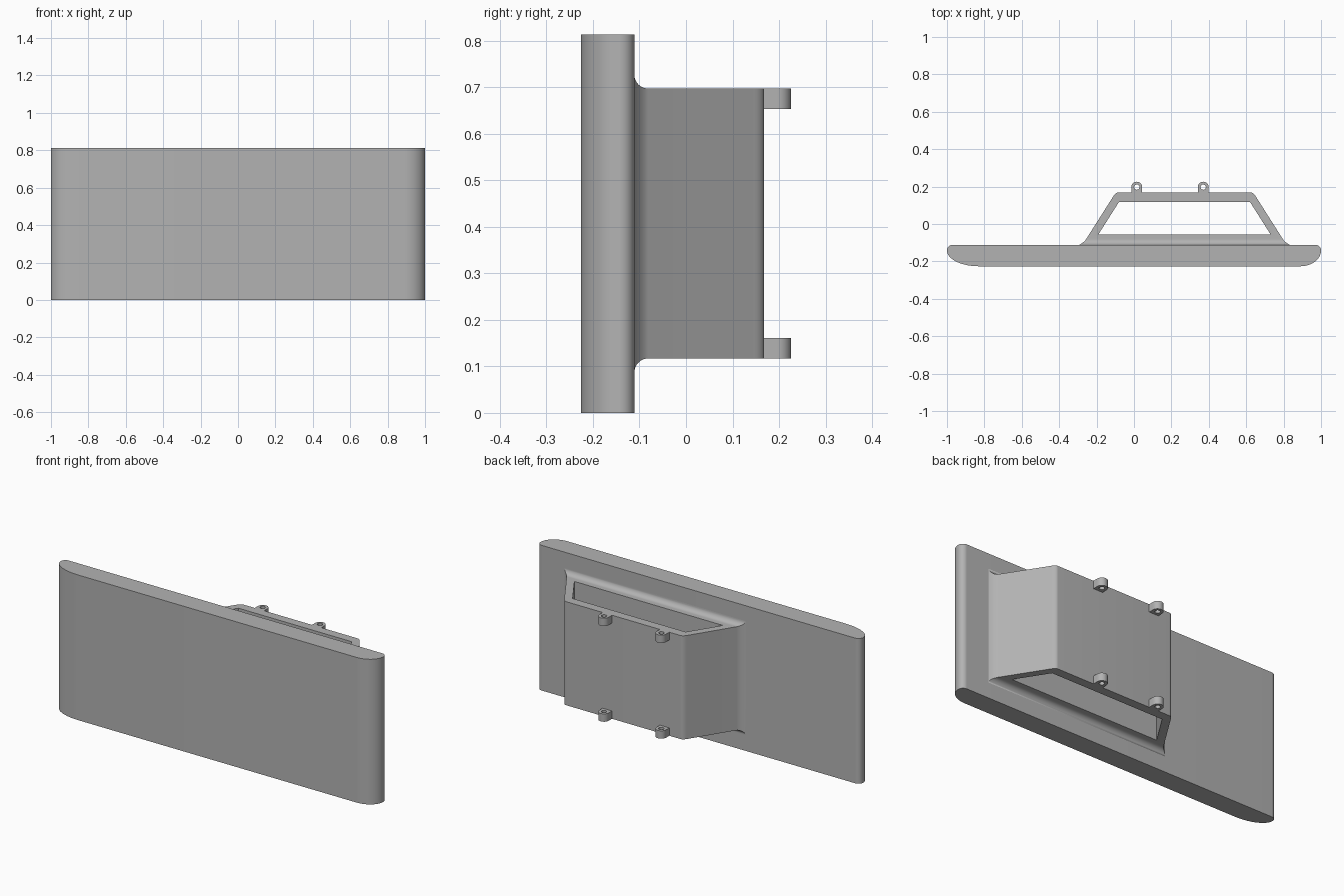
import bpy, bmesh
from math import sin, cos, pi, radians

if "Cube" in bpy.data.objects:
    bpy.data.objects.remove(bpy.data.objects["Cube"], do_unlink=True)

grey = bpy.data.materials.new("plain grey")
grey.use_nodes = True
colour = (0.45, 0.45, 0.45, 1)
grey.diffuse_color = colour
grey.node_tree.nodes["Principled BSDF"].inputs["Base Color"].default_value = colour


def finish(name, bm):
    bmesh.ops.recalc_face_normals(bm, faces=bm.faces)
    mesh = bpy.data.meshes.new(name)
    bm.to_mesh(mesh)
    bm.free()
    mesh.materials.append(grey)
    ob = bpy.data.objects.new(name, mesh)
    bpy.context.collection.objects.link(ob)
    return ob


def smooth(ob):
    bpy.ops.object.select_all(action='DESELECT')
    ob.select_set(True)
    bpy.context.view_layer.objects.active = ob
    bpy.ops.object.shade_smooth_by_angle(angle=radians(30))


def loft(name, sections):
    """Skin closed loops of equal length and cap both ends."""
    bm = bmesh.new()
    rings = [[bm.verts.new(p) for p in s] for s in sections]
    for a, b in zip(rings, rings[1:]):
        for i in range(len(a)):
            j = (i + 1) % len(a)
            bm.faces.new((a[i], a[j], b[j], b[i]))
    bm.faces.new(rings[0])
    bm.faces.new(rings[-1])
    return finish(name, bm)


def prism(name, outline, z0, z1):
    return loft(name, [[(x, y, z) for x, y in outline] for z in (z0, z1)])


def corner(cx, cy, a, b, start, steps=16):
    """Quarter ellipse, anticlockwise from the start angle."""
    angles = [start + pi / 2 * i / steps for i in range(steps + 1)]
    return [(cx + a * cos(t), cy + b * sin(t)) for t in angles]


# Front panel: soft unequal front corners, small round back corners
panel_height, back_y, front_y = 0.813, -0.111, -0.226
r = 0.03
outline = (corner(1 - r, back_y - r, r, r, 0)
           + corner(-1 + r, back_y - r, r, r, pi / 2)
           + corner(-0.83, back_y - r, 0.17, 0.085, pi)
           + corner(0.89, back_y - r, 0.11, 0.085, 3 * pi / 2))
smooth(prism("front_panel", outline, 0, panel_height))

# Rear housing: tapering box that flares into the panel
low, high, rear_y, slope = 0.117, 0.697, 0.168, 0.635


def section(y, flare_x=0, flare_z=0):
    inset = slope * (y - back_y) - flare_x
    x0, x1 = -0.275 + inset, 0.815 - inset
    z0, z1 = low - flare_z, high + flare_z
    return [(x0, y, z0), (x1, y, z0), (x1, y, z1), (x0, y, z1)]


fillet, steps = 0.03, 10
sections = [section(back_y - 0.01, 0.017, fillet)]
for i in range(steps + 1):
    t = pi / 2 * i / steps
    s = 1 - cos(t)
    sections.append(section(back_y + fillet * (1 - cos(t)),
                            0.017 * (1 - s) ** 2, fillet * (1 - sin(t))))
edge = 0.02
for i in range(steps + 1):
    t = i / steps
    sections.append(section(rear_y - edge * (1 - t) ** 2, -0.014 * t * t))
housing = loft("rear_housing", sections)

# Opening straight through the housing from top to bottom
cutter = prism("opening_cutter",
               [(-0.19, -0.055), (0.73, -0.055), (0.62, 0.118), (-0.08, 0.118)],
               -0.1, 1)
cutter.hide_render = True
cut = housing.modifiers.new("opening", 'BOOLEAN')
cut.operation = 'DIFFERENCE'
cut.solver = 'EXACT'
cut.object = cutter
bpy.context.view_layer.objects.active = housing
bpy.ops.object.modifier_apply(modifier=cut.name)
bpy.data.objects.remove(cutter, do_unlink=True)
smooth(housing)


# Mounting lugs: round outer end, square foot, drilled hole
def lug(name, cx, z0, z1):
    cy, radius, hole, n = 0.197, 0.029, 0.014, 32
    outer, inner = [], []
    for i in range(n):
        c, s = cos(2 * pi * i / n), sin(2 * pi * i / n)
        k = radius if s >= 0 else radius / max(abs(c), abs(s))
        outer.append((cx + k * c, cy + k * s))
        inner.append((cx + hole * c, cy + hole * s))
    bm = bmesh.new()
    rings = [[bm.verts.new((x, y, z)) for x, y in loop]
             for loop, z in ((outer, z0), (outer, z1), (inner, z1), (inner, z0))]
    for a, b in zip(rings, rings[1:] + rings[:1]):
        for i in range(n):
            j = (i + 1) % n
            bm.faces.new((a[i], a[j], b[j], b[i]))
    smooth(finish(name, bm))


thick = 0.044
for side, x in (("right", 0.015), ("left", 0.37)):
    lug("lower_lug_" + side, x, low, low + thick)
    lug("upper_lug_" + side, x, high - thick, high)
